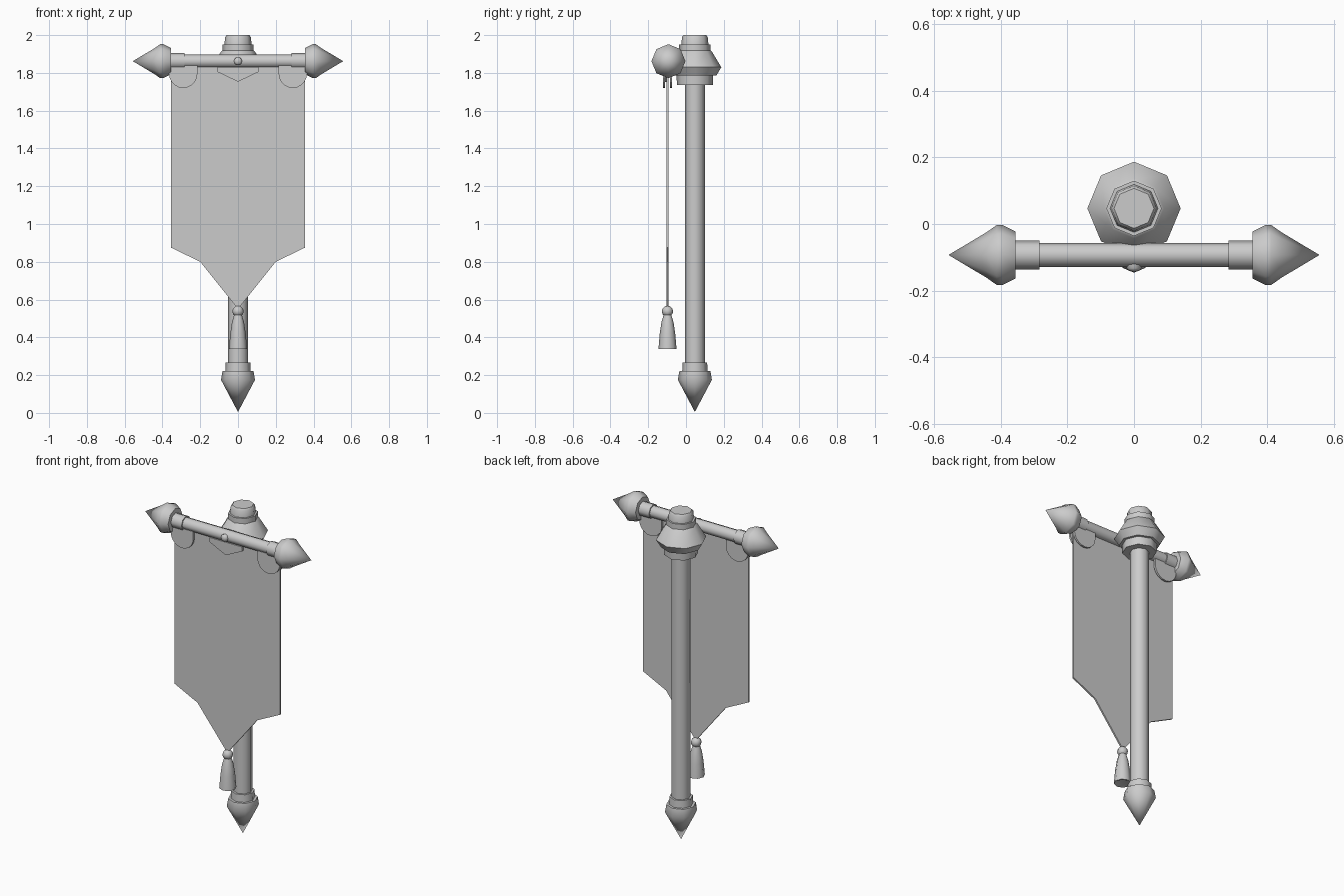
import bpy, bmesh, math
from mathutils import Matrix, Vector

if "Cube" in bpy.data.objects:
    bpy.data.objects.remove(bpy.data.objects["Cube"])

SIDES = 8
POLE_Y, BAR_Y, BAR_Z, FLAG_Y = 0.047, -0.093, 1.862, -0.098


def finish(name, bm, smooth=True):
    bmesh.ops.recalc_face_normals(bm, faces=bm.faces)
    me = bpy.data.meshes.new(name)
    bm.to_mesh(me)
    bm.free()
    ob = bpy.data.objects.new(name, me)
    bpy.context.collection.objects.link(ob)
    if smooth:
        bpy.ops.object.select_all(action='DESELECT')
        ob.select_set(True)
        bpy.context.view_layer.objects.active = ob
        bpy.ops.object.shade_smooth_by_angle(angle=math.radians(48))
    return ob


def lathe(name, profile, origin, axis='Z', sides=SIDES):
    """Spin (radius, height) points round an axis; zero radius closes an end."""
    bm = bmesh.new()
    rot = Vector((0, 0, 1)).rotation_difference(
        {'Z': Vector((0, 0, 1)), 'X': Vector((1, 0, 0)), '-X': Vector((-1, 0, 0)),
         '-Y': Vector((0, -1, 0))}[axis]).to_matrix().to_4x4()
    m = Matrix.Translation(origin) @ rot
    rings = []
    for r, h in profile:
        if r == 0:
            rings.append([bm.verts.new(m @ Vector((0, 0, h)))])
        else:
            rings.append([bm.verts.new(m @ Vector((r * math.cos(2 * math.pi * i / sides),
                                                   r * math.sin(2 * math.pi * i / sides), h)))
                          for i in range(sides)])
    for a, b in zip(rings, rings[1:]):
        for i in range(sides):
            j = (i + 1) % sides
            quad = [a[i % len(a)], a[j % len(a)], b[j % len(b)], b[i % len(b)]]
            bm.faces.new(list(dict.fromkeys(quad)))
    return finish(name, bm)


def plate(name, outline, y0, y1):
    """Flat sheet from an x-z outline, thick along y."""
    bm = bmesh.new()
    face = bm.faces.new([bm.verts.new((x, y0, z)) for x, z in outline])
    ext = bmesh.ops.extrude_face_region(bm, geom=[face])
    verts = [v for v in ext['geom'] if isinstance(v, bmesh.types.BMVert)]
    bmesh.ops.translate(bm, verts=verts, vec=(0, y1 - y0, 0))
    return finish(name, bm, smooth=False)


# Upright pole with pointed foot and stepped head
pole = (0, POLE_Y, 0)
lathe("pole", [(0, 0.2), (0.053, 0.2), (0.053, 1.8), (0, 1.8)], pole)
lathe("foot_spike", [(0, 0.005), (0.09, 0.175), (0.082, 0.222), (0.067, 0.222),
                     (0.065, 0.267), (0, 0.267)], pole)
lathe("pole_head", [(0, 1.737), (0.095, 1.737), (0.097, 1.785), (0.113, 1.785), (0.14, 1.83),
                    (0.09, 1.913), (0.083, 1.918), (0.083, 1.95), (0.072, 1.95),
                    (0.068, 1.99), (0.06, 2.0), (0, 2.0)], pole)

# Crossbar with sleeves and finials at both ends
bar = (0, BAR_Y, BAR_Z)
lathe("crossbar", [(0, -0.37), (0.036, -0.37), (0.036, 0.37), (0, 0.37)], bar, 'X')
for side, axis in (("left", '-X'), ("right", 'X')):
    lathe(f"sleeve_{side}", [(0, 0.284), (0.043, 0.284), (0.043, 0.36), (0, 0.36)], bar, axis)
    lathe(f"finial_{side}", [(0, 0.355), (0.07, 0.355), (0.09, 0.395), (0.09, 0.412),
                             (0.068, 0.443), (0, 0.557)], bar, axis)

# Stud on the middle of the bar
lathe("stud", [(0.022, 0.02), (0.022, 0.04), (0.014, 0.048), (0, 0.051)], bar, '-Y')

# Hanging cloth
half = [(0.355, 1.84), (0.355, 0.875), (0.2, 0.80)]
outline = half + [(0, 0.55)] + [(-x, z) for x, z in reversed(half)]
plate("flag", outline, FLAG_Y - 0.005, FLAG_Y + 0.005)

# Rounded straps either side of the cloth, and the pointed centre tab
for side, s in (("left", -1), ("right", 1)):
    arc = [(s * 0.29 + 0.075 * math.cos(a), 1.795 + 0.075 * math.sin(a))
           for a in (math.pi + math.pi * i / 10 for i in range(11))]
    strap = [(s * 0.29 - 0.075, 1.84)] + arc + [(s * 0.29 + 0.075, 1.84)]
    plate(f"strap_front_{side}", strap, FLAG_Y - 0.024, FLAG_Y - 0.012)
    plate(f"strap_back_{side}", strap, FLAG_Y + 0.012, FLAG_Y + 0.024)
plate("centre_tab", [(-0.108, 1.832), (-0.108, 1.805), (0, 1.753), (0.108, 1.805),
                     (0.108, 1.832)], FLAG_Y - 0.02, FLAG_Y - 0.004)

# Tassel below the cloth point: bead and hollow skirt
tassel = (0, FLAG_Y, 0)
bead = [(0.03 * math.sin(math.pi * i / 6) if 0 < i < 6 else 0,
         0.538 - 0.03 * math.cos(math.pi * i / 6)) for i in range(7)]
lathe("tassel_bead", bead, tassel)
lathe("tassel_skirt", [(0, 0.522), (0.02, 0.52), (0.032, 0.48), (0.041, 0.42), (0.048, 0.337),
                       (0.04, 0.337), (0, 0.36)], tassel)
